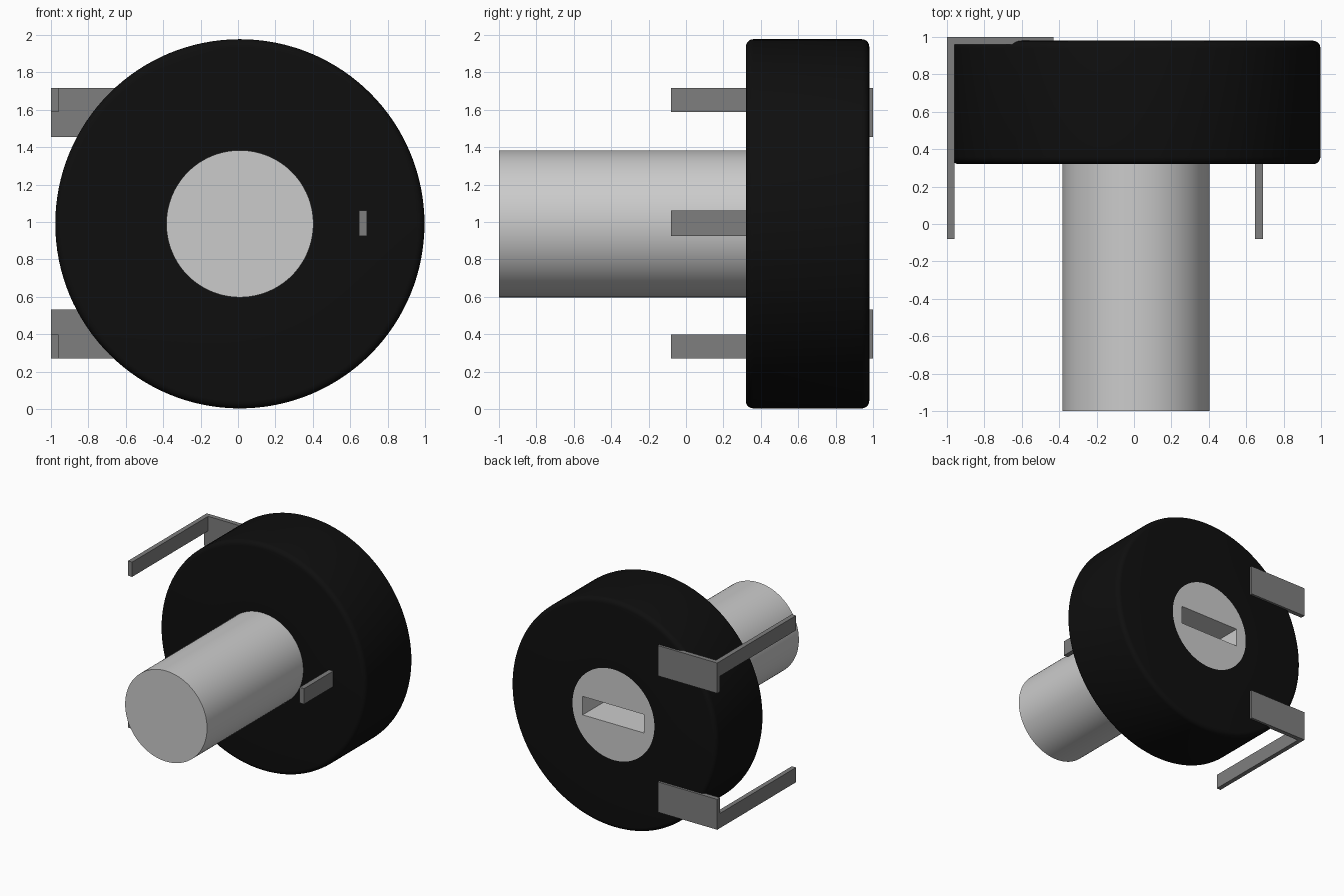
import bpy, bmesh, math
from mathutils import Vector, Matrix

if "Cube" in bpy.data.objects:
    bpy.data.objects.remove(bpy.data.objects["Cube"])

CX, CZ = 0.01, 0.99          # axis of the round parts
BODY_R, SHAFT_R = 0.987, 0.393
BODY_FRONT, BODY_BACK = 0.32, 0.98


def material(name, value):
    m = bpy.data.materials.new(name)
    col = (value, value, value, 1)
    m.diffuse_color = col
    m.use_nodes = True
    m.node_tree.nodes["Principled BSDF"].inputs["Base Color"].default_value = col
    return m


black = material("black plastic", 0.0045)
light_grey = material("light grey plastic", 0.60)
dark_grey = material("dark grey metal", 0.21)


def add_object(name, bm, mat, smooth=False):
    bmesh.ops.recalc_face_normals(bm, faces=bm.faces[:])
    me = bpy.data.meshes.new(name)
    bm.to_mesh(me)
    bm.free()
    ob = bpy.data.objects.new(name, me)
    bpy.context.collection.objects.link(ob)
    if mat:
        me.materials.append(mat)
    if smooth:
        shade(ob)
    return ob


def activate(ob):
    bpy.ops.object.select_all(action='DESELECT')
    ob.select_set(True)
    bpy.context.view_layer.objects.active = ob


def shade(ob):
    activate(ob)
    bpy.ops.object.shade_smooth_by_angle(angle=math.radians(35))


def box(name, lo, hi, mat):
    lo, hi = Vector(lo), Vector(hi)
    bm = bmesh.new()
    bmesh.ops.create_cube(bm, size=1)
    bmesh.ops.scale(bm, vec=hi - lo, verts=bm.verts)
    bmesh.ops.translate(bm, vec=(lo + hi) / 2, verts=bm.verts)
    return add_object(name, bm, mat)


# Body: ring with rounded outer rims, spun around the shaft axis
R = 0.04
profile = [(SHAFT_R, BODY_FRONT)]
for cy, start in ((BODY_FRONT + R, -90), (BODY_BACK - R, 0)):
    for i in range(6):
        a = math.radians(start + 18 * i)
        profile.append((BODY_R - R + R * math.cos(a), cy + R * math.sin(a)))
profile.append((SHAFT_R, BODY_BACK))

bm = bmesh.new()
verts = [bm.verts.new((CX + r, y, CZ)) for r, y in profile]
edges = [bm.edges.new((verts[i - 1], verts[i])) for i in range(len(verts))]
bmesh.ops.spin(bm, geom=verts + edges, cent=(CX, 0, CZ), axis=(0, 1, 0),
               angle=math.tau, steps=128, use_merge=True)
bmesh.ops.remove_doubles(bm, verts=bm.verts[:], dist=1e-5)
add_object("round_body", bm, black, smooth=True)

# Shaft: runs through the body and ends flush with its back
bm = bmesh.new()
bmesh.ops.create_cone(bm, cap_ends=True, segments=128, radius1=SHAFT_R,
                      radius2=SHAFT_R, depth=1 + BODY_BACK)
bmesh.ops.rotate(bm, matrix=Matrix.Rotation(math.pi / 2, 3, 'X'), verts=bm.verts)
bmesh.ops.translate(bm, vec=(CX, (BODY_BACK - 1) / 2, CZ), verts=bm.verts)
shaft = add_object("shaft", bm, light_grey)

# Screwdriver slot cut into the back of the shaft
cutter = box("slot_cutter", (CX - 0.295, 0.58, CZ - 0.08),
             (CX + 0.295, 1.1, CZ + 0.08), light_grey)
cutter.hide_render = True
cut = shaft.modifiers.new("slot", 'BOOLEAN')
cut.operation = 'DIFFERENCE'
cut.solver = 'EXACT'
cut.object = cutter
activate(shaft)
bpy.ops.object.modifier_apply(modifier="slot")
bpy.data.objects.remove(cutter)
shade(shaft)

# Two bent side pins, mirrored above and below the shaft axis
for label, s in (("upper", 1), ("lower", -1)):
    def z_range(a, b):
        return sorted((CZ + 0.003 + s * a, CZ + 0.003 + s * b))
    z0, z1 = z_range(0.46, 0.723)
    box(label + "_pin_plate", (-1, 0.96, z0), (-0.43, 1, z1), dark_grey)
    z0, z1 = z_range(0.595, 0.723)
    box(label + "_pin_leg", (-1, -0.08, z0), (-0.96, 0.96, z1), dark_grey)

# Single straight pin on the front
box("front_pin", (0.648, -0.08, 0.925), (0.69, 0.36, 1.06), dark_grey)
